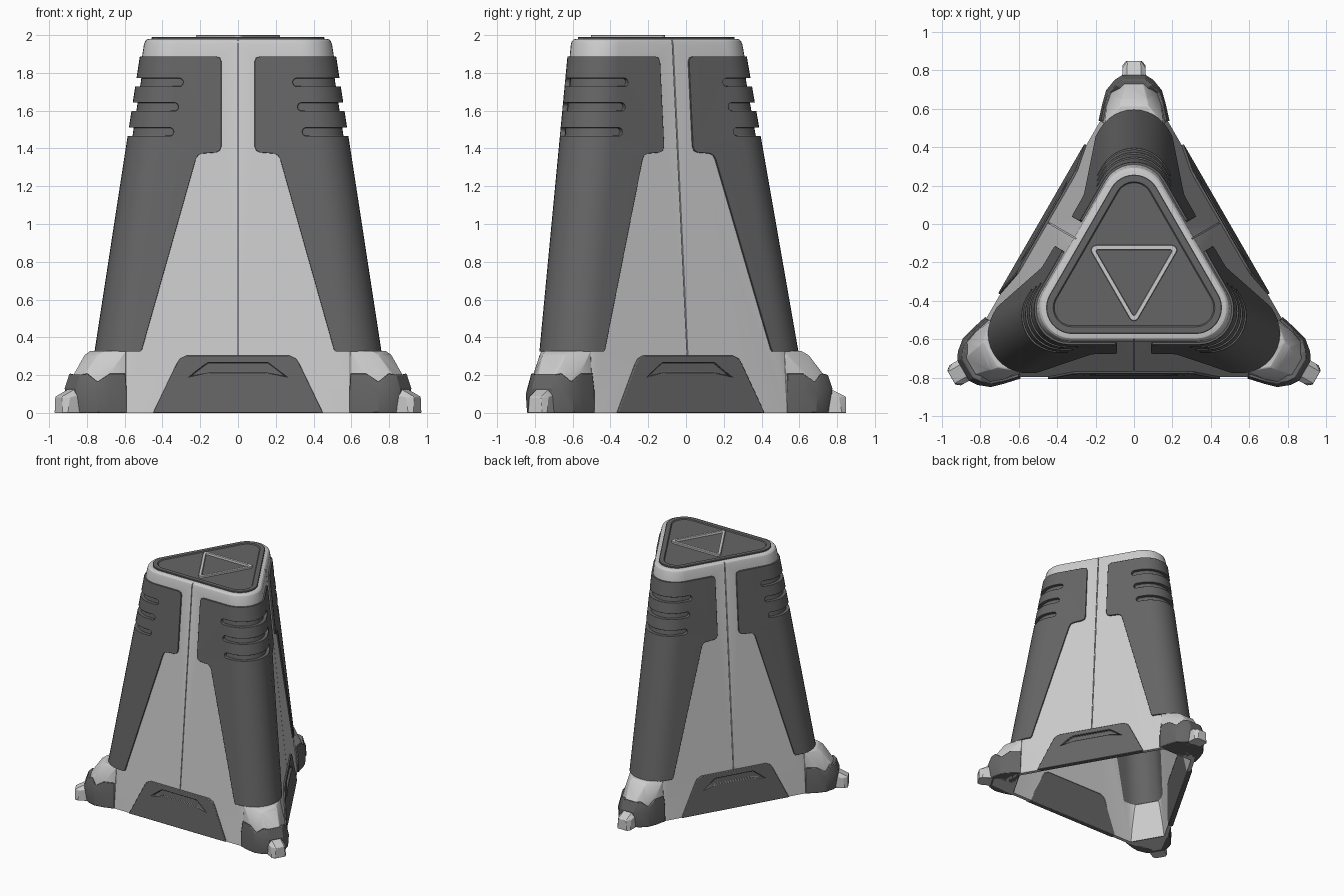
import bpy, bmesh
from math import cos, sin, radians, sqrt, pi
from mathutils import Vector

if "Cube" in bpy.data.objects:
    bpy.data.objects.remove(bpy.data.objects["Cube"])

CY = -0.25                                   # three-fold axis sits at (0, CY)
dark = bpy.data.materials.new("dark_grey")
dark.diffuse_color = (0.13, 0.13, 0.13, 1)
dark.use_nodes = True
dark.node_tree.nodes["Principled BSDF"].inputs["Base Color"].default_value = dark.diffuse_color


def face_d(z): return 0.545 - 0.095 * z      # axis-to-face distance of the tapered body
def corner_r(z): return 0.20 - 0.015 * z     # radius of the rounded corners


def polar(a, rho, w, z):
    """Point at distance rho along heading a (degrees), w sideways."""
    c, s = cos(radians(a)), sin(radians(a))
    return Vector((rho * c - w * s, CY + rho * s + w * c, z))


def finish(name, bm, mat=None, bevel=0):
    bmesh.ops.recalc_face_normals(bm, faces=bm.faces)
    me = bpy.data.meshes.new(name)
    bm.to_mesh(me)
    bm.free()
    ob = bpy.data.objects.new(name, me)
    bpy.context.collection.objects.link(ob)
    if mat:
        me.materials.append(mat)
    if bevel:
        add_bevel(ob, bevel)
    return ob


def add_bevel(ob, width):
    m = ob.modifiers.new("bevel", 'BEVEL')
    m.width, m.segments, m.limit_method, m.angle_limit = width, 2, 'ANGLE', radians(35)


def loft(name, rings, mat=None, bevel=0, cyclic=False):
    """Skin closed rings of equal length; cap the ends unless cyclic."""
    bm = bmesh.new()
    vs = [[bm.verts.new(p) for p in r] for r in rings]
    n = len(vs[0])
    for a, b in zip(vs, vs[1:] + ([vs[0]] if cyclic else [])):
        for i in range(n):
            bm.faces.new((a[i], a[(i + 1) % n], b[(i + 1) % n], b[i]))
    if not cyclic:
        bm.faces.new(vs[0])
        bm.faces.new(vs[-1])
    return finish(name, bm, mat, bevel)


def hull(name, a, half, mat=None, bevel=0):
    """Convex solid from (rho, w, z) points mirrored across heading a."""
    bm = bmesh.new()
    for r, w, z in half:
        for s in (1, -1):
            bm.verts.new(polar(a, r, s * w, z))
    res = bmesh.ops.convex_hull(bm, input=bm.verts)
    junk = {v for v in res["geom_interior"] + res["geom_unused"]
            if isinstance(v, bmesh.types.BMVert)}
    bmesh.ops.delete(bm, geom=list(junk), context='VERTS')
    return finish(name, bm, mat, bevel)


def tri_ring(d, r, z, turn=0, n=12):
    """Rounded triangle with inradius d and corner radius r."""
    pts = []
    for a in (90 + turn, 210 + turn, 330 + turn):
        c = polar(a, 2 * (d - r), 0, z)
        for i in range(n + 1):
            t = radians(a - 60 + 120 * i / n)
            pts.append(c + Vector((r * cos(t), r * sin(t), 0)))
    return pts


def body_ring(z, off): return tri_ring(face_d(z) + off, corner_r(z) + off, z)


def wrap(name, a, rows, off0, off1, mat=None):
    """Curved plate around corner a; rows are (z, distance of its edge from the face middle)."""
    def strip(z, u, off):
        d, r = face_d(z), corner_r(z)
        c = polar(a, 2 * (d - r), 0, z)
        arc = [radians(a - 60 + 10 * i) for i in range(13)]
        return ([polar(a - 60, d + off, u, z)]
                + [c + Vector(((r + off) * cos(t), (r + off) * sin(t), 0)) for t in arc]
                + [polar(a + 60, d + off, -u, z)])
    return loft(name, [strip(z, u, off1) + strip(z, u, off0)[::-1] for z, u in rows], mat)


def face_prism(name, a, outline, off0, off1, mat=None):
    """Outline (u, z) laid on the sloping face with heading a."""
    return loft(name, [[polar(a, face_d(z) + o, u, z) for u, z in outline]
                       for o in (off0, off1)], mat)


def cut(ob, cutter):
    m = ob.modifiers.new("cut", 'BOOLEAN')
    m.operation, m.solver, m.object = 'DIFFERENCE', 'EXACT', cutter
    bpy.context.view_layer.objects.active = ob
    bpy.ops.object.modifier_apply(modifier=m.name)
    bpy.data.objects.remove(cutter)


# Hollow body shell with rounded top edge
shell = loft("body_shell", [body_ring(z, o) for z, o in (
    (1.94, -.03), (0, -.03), (0, 0), (1.95, 0), (1.968, -.004), (1.977, -.012), (1.98, -.022))])

PANEL = [(.325, .516), (.335, .508), (1.34, .224), (1.363, .212), (1.373, .19), (1.378, .118),
         (1.388, .097), (1.41, .088), (1.86, .088), (1.88, .096), (1.888, .118)]
half = [(.45, 0), (.325, .26), (.308, .287), (.27, .305)]
SKIRT = half + [(-u, z) for u, z in half[::-1]]
SKIRT_CUT = [(u, z if z else -.05) for u, z in SKIRT]
arch = [(.25, .195), (.16, .265)]
ARCH = arch + [(-u, z) for u, z in arch[::-1]] + [(-.15, .215), (.15, .215)]

for k, a in enumerate((90, 210, 330), 1):
    # Dark corner panel with three vent slots
    cut(shell, wrap("panel_opening", a, PANEL, -.06, .05))
    panel = wrap(f"corner_panel_{k}", a, PANEL, -.028, .012, dark)
    for z, u in ((1.75, .29), (1.62, .315), (1.488, .34)):
        rows = [(z + .022 * sin(t), u + .022 * (1 - cos(t)))
                for t in (-pi / 2 + pi * i / 8 for i in range(9))]
        cut(panel, wrap("slot", a, rows, -.014, .05))
    add_bevel(panel, .005)

    # Dark skirt panel with arched recess, and the centre seam
    f = a + 180
    cut(shell, face_prism("skirt_opening", f, SKIRT_CUT, -.06, .05))
    skirt = face_prism(f"skirt_panel_{k}", f, SKIRT, -.03, .012, dark)
    cut(skirt, face_prism("arch_recess", f, ARCH, -.01, .05))
    add_bevel(skirt, .005)
    cut(shell, face_prism("seam", f, [(-.003, .28), (.003, .28), (.003, 2.1), (-.003, 2.1)],
                          -.01, .05))

    # Light ankle
    hull(f"ankle_{k}", a, [(.785, .178, 0), (.77, .152, .328), (.86, .075, .328), (.90, .068, .305),
                           (.98, .05, .2), (.865, .143, .21), (.935, .118, .165),
                           (.98, .05, 0)], None, .005)

    # Dark boot around the ankle, top edge dipping at the sides
    levels = [
        [(.785, .185, 0), (.875, .165, 0), (.94, .14, 0), (.99, .09, 0), (1.01, .05, 0)],
        [(.785, .184, .12), (.875, .165, .12), (.945, .145, .1), (1.0, .1, .13), (1.025, .06, .13)],
        [(.785, .172, .21), (.87, .155, .21), (.933, .132, .165), (.975, .092, .21),
         (1.0, .056, .203)],
        [(.785, .14, .2), (.86, .12, .2), (.92, .09, .16), (.95, .06, .2), (.965, .04, .195)]]
    loft(f"boot_{k}", [[polar(a, *p) for p in lv] + [polar(a, r, -w, z) for r, w, z in lv[::-1]]
                       for lv in levels], dark, .005)

    # Light toe
    hull(f"toe_{k}", a, [(.99, .062, 0), (.99, .062, .1), (1.02, .035, .125), (1.06, .06, .085),
                         (1.075, .06, 0), (1.097, .035, .085), (1.097, .042, 0)], None, .003)

# Dark top plate with shallow recess
loft("top_plate", [tri_ring(d, r, z) for d, r, z in (
    (.322, .137, 1.97), (.322, .137, 1.988), (.318, .133, 1.991), (.285, .1, 1.991),
    (.279, .094, 1.984))], dark)

# Raised inverted triangle frame on the top
loft("top_frame", [tri_ring(d, r, z, 180, 6) for d, r, z in (
    (.14, .026, 1.98), (.14, .026, 1.997), (.137, .023, 2.0), (.118, .01, 2.0),
    (.115, .007, 1.98))], cyclic=True)

# Smooth the rounded surfaces, keep edges sharp
for ob in bpy.data.objects:
    ob.select_set(True)
bpy.context.view_layer.objects.active = shell
bpy.ops.object.shade_smooth_by_angle(angle=radians(25))
